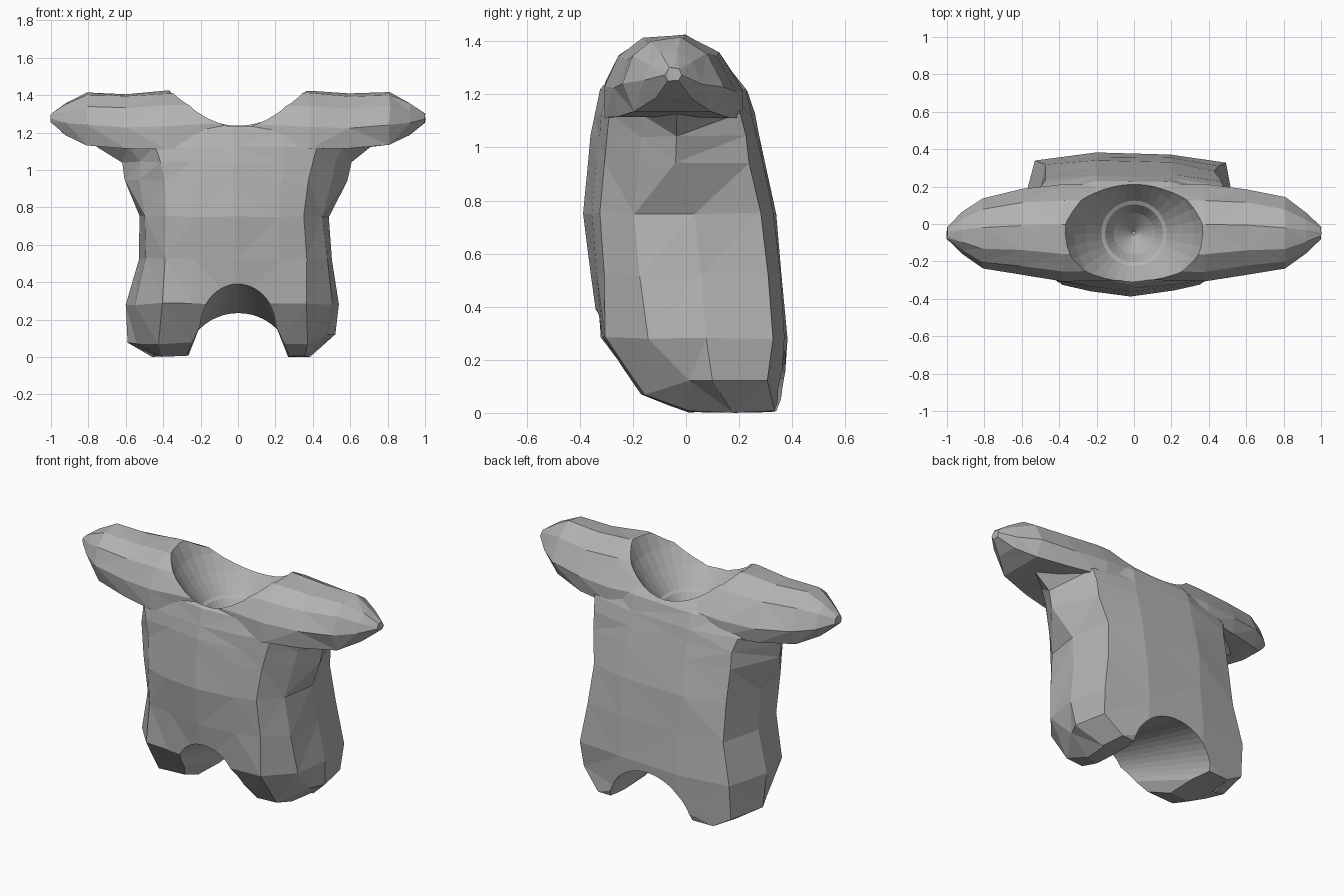
import bpy, bmesh, math, random
from mathutils import Vector

if "Cube" in bpy.data.objects:
    bpy.data.objects.remove(bpy.data.objects["Cube"])

random.seed(4)
stone = bpy.data.materials.new("grey_stone")
stone.diffuse_color = (0.45, 0.45, 0.45, 1)
stone.use_nodes = True
stone.node_tree.nodes["Principled BSDF"].inputs["Base Color"].default_value = stone.diffuse_color


def loft(name, rings, jitter=0.0):
    """Skin a list of equal-length point rings into a closed faceted solid."""
    bm = bmesh.new()
    rows = [[bm.verts.new(Vector(p) + Vector([random.uniform(-jitter, jitter) for _ in range(3)]))
             for p in ring] for ring in rings]
    n = len(rows[0])
    for a, b in zip(rows, rows[1:]):
        for i in range(n):
            bm.faces.new((a[i], a[(i + 1) % n], b[(i + 1) % n], b[i]))
    bm.faces.new(rows[0][::-1])
    bm.faces.new(rows[-1])
    bmesh.ops.triangulate(bm, faces=bm.faces[:], quad_method='SHORT_EDGE')
    bmesh.ops.recalc_face_normals(bm, faces=bm.faces[:])
    me = bpy.data.meshes.new(name)
    bm.to_mesh(me)
    bm.free()
    ob = bpy.data.objects.new(name, me)
    bpy.context.collection.objects.link(ob)
    me.materials.append(stone)
    return ob


def boolean(target, tool, op):
    mod = target.modifiers.new(op, 'BOOLEAN')
    mod.operation, mod.solver, mod.object = op, 'EXACT', tool
    bpy.context.view_layer.objects.active = target
    bpy.ops.object.modifier_apply(modifier=mod.name)
    bpy.data.objects.remove(tool)


# Torso and legs: z, left x, right x, front y, back y, side y,
# then corner x, flank x and back-corner x as fractions of the half width
levels = [
    (0.00, -0.46, 0.39, -0.01, 0.34, 0.18, 0.90, 0.97, 0.92),
    (0.07, -0.585, 0.52, -0.18, 0.365, 0.10, 0.72, 0.93, 0.91),
    (0.28, -0.595, 0.54, -0.33, 0.385, 0.08, 0.68, 0.93, 0.90),
    (0.52, -0.53, 0.505, -0.365, 0.36, 0.06, 0.73, 0.94, 0.90),
    (0.75, -0.53, 0.48, -0.39, 0.335, 0.03, 0.72, 0.95, 0.90),
    (0.94, -0.61, 0.59, -0.37, 0.295, -0.04, 0.64, 0.86, 0.78),
    (1.04, -0.62, 0.61, -0.358, 0.275, -0.04, 0.66, 0.85, 0.76),
    (1.12, -0.76, 0.72, -0.345, 0.255, -0.04, 0.58, 0.78, 0.66),
    (1.21, -0.60, 0.60, -0.325, 0.23, -0.04, 0.62, 0.75, 0.64),
    (1.30, -0.45, 0.45, -0.25, 0.16, -0.04, 0.70, 0.75, 0.70),
]


def torso_ring(z, xl, xr, yf, yb, ys, k, flank, back):
    lift = 0.05 if 0.05 < z < 0.2 else 0.0
    bulge = 0.01 if z < 0.3 else 0.03
    drop = 0.01 if z == 0 else 0.055
    return [(-0.02, yf, z), (0.5 * k * xr + 0.04, yf + bulge, z),
            (k * xr, yf + 2 * bulge, z), (flank * xr, yf + 0.19, z + lift), (xr, ys, z + lift),
            (back * xr, yb - drop, z + lift), (0.2, yb - 0.01, z),
            (-0.2, yb, z), (back * xl, yb - drop + 0.01, z),
            (xl, ys, z), (flank * xl, yf + 0.19, z), (k * xl, yf + 2 * bulge, z),
            (0.5 * k * xl - 0.04, yf + bulge, z)]


body = loft("stone_body", [torso_ring(*v) for v in levels], 0.006)

# Cross arms: x, front y, back y, bottom z, top z, underside inset
half = [
    (1.00, -0.08, -0.02, 1.25, 1.30, 0.2),
    (0.92, -0.16, 0.06, 1.18, 1.355, 0.2),
    (0.81, -0.24, 0.14, 1.13, 1.41, 0.12),
    (0.60, -0.27, 0.185, 1.11, 1.405, 0.04),
    (0.38, -0.305, 0.21, 1.11, 1.42, 0.0),
    (0.10, -0.30, 0.21, 1.14, 1.41, 0.0),
]
stations = [(-h[0],) + h[1:] for h in half] + half[::-1]


def arm_ring(x, yf, yb, zb, zt, inset):
    w, h = yb - yf, zt - zb
    section = [(inset, 0), (1 - inset, 0), (1, 0.32), (0.84, 0.78), (0.58, 1),
               (0.28, 0.96), (0.10, 0.74), (0, 0.38)]
    return [(x, yf + w * u, zb + h * v) for u, v in section]


arms = loft("cross_arms", [arm_ring(*s) for s in stations], 0.004)
boolean(body, arms, 'UNION')


# Round bowl sunk into the top, with a small step and a pit at its centre
def circle(r, z, n=32):
    return [(r * math.cos(2 * math.pi * i / n), -0.05 + r * math.sin(2 * math.pi * i / n), z)
            for i in range(n)]


bowl = loft("bowl_cutter", [circle(r, z) for r, z in (
    (0.01, 0.94), (0.11, 1.04), (0.155, 1.11), (0.175, 1.12), (0.26, 1.23),
    (0.32, 1.32), (0.37, 1.42), (0.40, 1.50))])
boolean(body, bowl, 'DIFFERENCE')


# Arch between the legs: round top, flared foot, rising and narrowing to the front
def arch(y, n=24):
    t = (0.38 - y) / 0.71
    r, zc = 0.29 - 0.10 * t, -0.06 + 0.255 * t
    top = [(r * math.cos(math.pi * i / n), y, zc + r * math.sin(math.pi * i / n)) for i in range(n + 1)]
    foot = r + 0.5 * (zc + 0.3)
    return top + [(-foot, y, -0.3), (foot, y, -0.3)]


tunnel = loft("arch_cutter", [arch(-0.5), arch(0.5)])
boolean(body, tunnel, 'DIFFERENCE')

# Flat facets, settled on the ground
for p in body.data.polygons:
    p.use_smooth = False
low = min(v.co.z for v in body.data.vertices)
for v in body.data.vertices:
    v.co.z -= low
